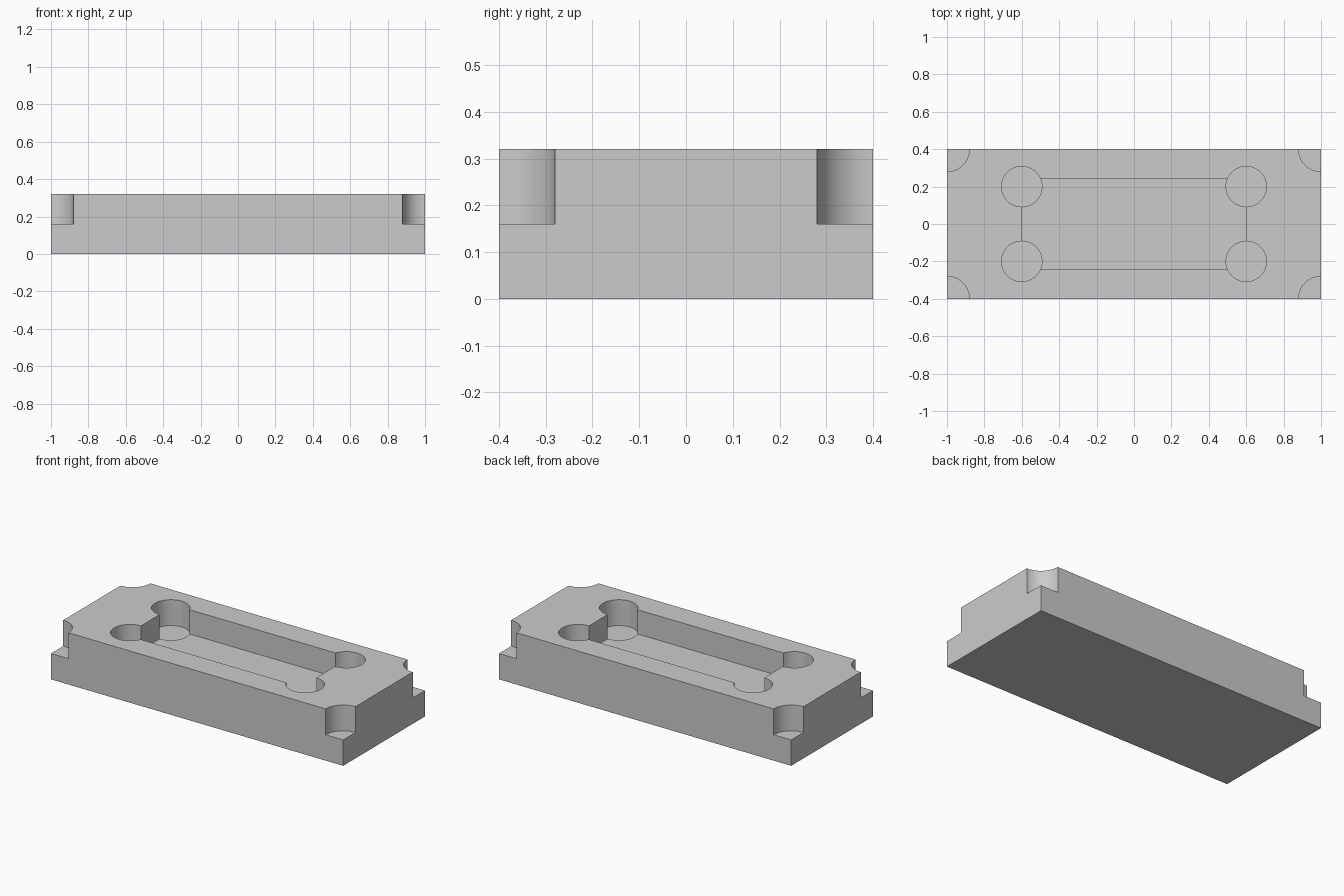
import bpy
import math

default = bpy.data.objects.get("Cube")
if default:
    bpy.data.objects.remove(default, do_unlink=True)

HEIGHT = 0.32
STEP = 0.16           # level of the corner ledges and hole floors
POCKET_FLOOR = 0.17


def make_box(name, size_x, size_y, bottom, top):
    bpy.ops.mesh.primitive_cube_add(size=1, location=(0, 0, (bottom + top) / 2))
    box = bpy.context.object
    box.name = name
    box.scale = (size_x, size_y, top - bottom)
    bpy.ops.object.transform_apply(location=True, scale=True)
    return box


def make_cylinder(name, radius, x, y, bottom, top):
    bpy.ops.mesh.primitive_cylinder_add(
        vertices=64, radius=radius, depth=top - bottom,
        location=(x, y, (bottom + top) / 2))
    cylinder = bpy.context.object
    cylinder.name = name
    return cylinder


def cut(target, cutter):
    modifier = target.modifiers.new(cutter.name, 'BOOLEAN')
    modifier.operation = 'DIFFERENCE'
    modifier.solver = 'EXACT'
    modifier.object = cutter
    bpy.context.view_layer.objects.active = target
    bpy.ops.object.modifier_apply(modifier=modifier.name)
    bpy.data.objects.remove(cutter, do_unlink=True)


# Solid block
block = make_box("pocketed_block", 2, 0.8, 0, HEIGHT)

# Rectangular pocket in the top
cut(block, make_box("pocket_cutter", 1.2, 0.48, POCKET_FLOOR, HEIGHT + 0.1))

# Relief holes at the pocket corners and scooped ledges at the block corners
for sx in (-1, 1):
    for sy in (-1, 1):
        cut(block, make_cylinder("hole_cutter", 0.108, 0.6 * sx, 0.2 * sy, STEP, HEIGHT + 0.1))
        cut(block, make_cylinder("corner_cutter", 0.12, sx, 0.4 * sy, STEP, HEIGHT + 0.1))

# Plain grey finish
grey = bpy.data.materials.new("light_grey")
grey.use_nodes = True
color = (0.6, 0.6, 0.6, 1)
grey.diffuse_color = color
grey.node_tree.nodes["Principled BSDF"].inputs["Base Color"].default_value = color
block.data.materials.clear()
block.data.materials.append(grey)

# Smooth the round walls, keep the machined edges crisp
bpy.ops.object.select_all(action='DESELECT')
block.select_set(True)
bpy.context.view_layer.objects.active = block
bpy.ops.object.shade_smooth_by_angle(angle=math.radians(30))
